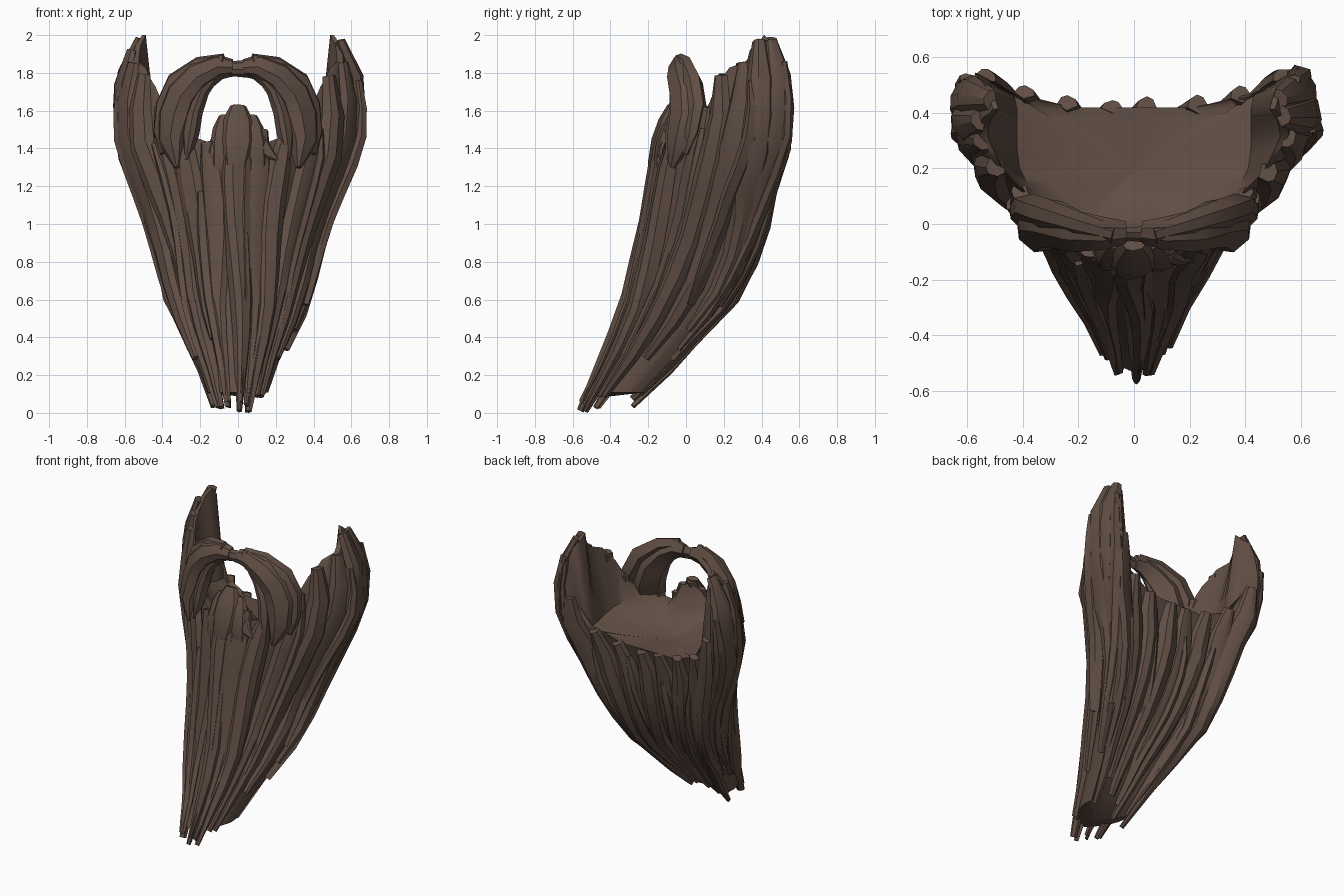
import bpy, bmesh, math, random
from mathutils import Vector

if "Cube" in bpy.data.objects:
    bpy.data.objects.remove(bpy.data.objects["Cube"])

random.seed(5)
hair = bpy.data.materials.new("dark_brown_hair")
hair.diffuse_color = (0.118, 0.076, 0.058, 1)
hair.use_nodes = True
hair.node_tree.nodes["Principled BSDF"].inputs["Base Color"].default_value = hair.diffuse_color

# Half outline, front centre to back centre: width share, depth share, top height
OUTLINE = [(0, 0, 1.61), (.13, .01, 1.57), (.25, .04, 1.44), (.42, .1, 1.48), (.6, .24, 1.57),
           (.72, .33, 1.73), (.85, .44, 1.83), (.95, .58, 1.86), (1, .7, 1.95), (.99, .8, 2.0),
           (.95, .93, 1.92), (.86, 1, 1.68), (.66, .93, 1.4), (.35, .9, 1.32), (0, .9, 1.32)]
# Inner face line matching the outline: x, y, floor height
INNER = [(0, -.02, 1.43), (.08, -.02, 1.43), (.16, -.01, 1.41), (.26, .03, 1.43), (.34, .09, 1.44),
         (.39, .14, 1.44), (.42, .2, 1.42), (.43, .28, 1.4), (.43, .36, 1.38), (.43, .42, 1.37),
         (.44, .47, 1.36), (.43, .46, 1.35), (.35, .42, 1.33), (.18, .41, 1.3), (0, .41, 1.3)]
# Height: half width, front y, back y
LEVELS = [(0, .14, -.58, -.3), (.1, .18, -.57, -.22), (.2, .21, -.5, -.1), (.35, .28, -.43, .03),
          (.6, .385, -.33, .27), (.8, .43, -.28, .38), (1, .49, -.23, .45), (1.2, .565, -.2, .49),
          (1.4, .65, -.17, .57), (1.6, .665, -.1, .585), (1.75, .66, -.09, .585),
          (1.9, .6, -.06, .57), (2.0, .54, 0, .52)]
LAST = len(OUTLINE) - 1


def at_index(table, u):
    u = abs((u + LAST) % (2 * LAST) - LAST)
    i = min(int(u), LAST - 1)
    return [a + (b - a) * (u - i) for a, b in zip(table[i], table[i + 1])]


def side(u):
    return 1 if (u + LAST) % (2 * LAST) - LAST >= 0 else -1


def level(z):
    z = max(0, min(2, z))
    for lo, hi in zip(LEVELS, LEVELS[1:]):
        if z <= hi[0]:
            f = (z - lo[0]) / (hi[0] - lo[0])
            return [a + (b - a) * f for a, b in zip(lo[1:], hi[1:])]


def surface(u, z):
    """Point on the outer hair surface."""
    w, front, back = level(z)
    sx, sy, _ = at_index(OUTLINE, u)
    return Vector((side(u) * sx * w, front + sy * (back - front), z))


def outward(u, z):
    d = surface(u + .4, z) - surface(u - .4, z)
    return Vector((d.y, -d.x, 0)).normalized()


def inset(z):
    return min(.04, .02 + z * .05)


# Arc length along the outline, used to space the locks evenly
ARC = [0]
for i in range(LAST):
    ARC.append(ARC[-1] + (surface(i + 1, 1.1) - surface(i, 1.1)).length)


def index_at_arc(s):
    a = min(abs(s), ARC[-1])
    for i in range(LAST):
        if a <= ARC[i + 1]:
            return math.copysign(i + (a - ARC[i]) / (ARC[i + 1] - ARC[i]), s)
    return math.copysign(LAST, s)


def make_object(name, bm, angle):
    bmesh.ops.recalc_face_normals(bm, faces=bm.faces)
    mesh = bpy.data.meshes.new(name)
    bm.to_mesh(mesh)
    bm.free()
    mesh.materials.append(hair)
    ob = bpy.data.objects.new(name, mesh)
    bpy.context.collection.objects.link(ob)
    bpy.context.view_layer.objects.active = ob
    ob.select_set(True)
    bpy.ops.object.shade_smooth_by_angle(angle=math.radians(angle))
    ob.select_set(False)
    return ob


def bridge(bm, rings):
    for a, b in zip(rings, rings[1:]):
        for i in range(len(a)):
            j = (i + 1) % len(a)
            bm.faces.new((a[i], a[j], b[j], b[i]))


# Lock cross-section: across, outward
SECTION = [(-1, 0), (-.7, .65), (.1, 1), (.65, .75), (1, 0), (0, -.6)]


def add_lock(bm, path, normals, widths, heights, flip=1):
    rings = []
    for i, p in enumerate(path):
        along = (path[min(i + 1, len(path) - 1)] - path[max(i - 1, 0)]).normalized()
        across = along.cross(normals[i]).normalized()
        out = across.cross(along)
        rings.append([bm.verts.new(p + across * a * flip * widths[i] + out * b * heights[i])
                      for a, b in SECTION])
    bridge(bm, rings)
    bm.faces.new(rings[0])
    bm.faces.new(rings[-1])


# Beard core: outer sheet, rim, inner face wall and bowl-shaped floor in one shell
bm = bmesh.new()
columns = [-LAST + .5 * i for i in range(4 * LAST)]
rings = []
for row in range(10):
    ring = []
    for u in columns:
        z = .12 + (at_index(OUTLINE, u)[2] - .14) * row / 9
        ring.append(bm.verts.new(surface(u, z) - outward(u, z) * inset(z)))
    rings.append(ring)
for drop, pull in ((0, 0), (1, .02), (1, .2), (1, .45), (1, .75)):
    ring = []
    for i, u in enumerate(columns):
        x, y, floor = at_index(INNER, u)
        top = at_index(OUTLINE, u)[2] - .02
        p = Vector((side(u) * x, y, min(floor, top)))
        if not drop:
            p = rings[9][i].co.lerp(p, .25)
            p.z = top
        p.xy = p.xy.lerp(Vector((0, .2)), pull)
        if drop:
            p.z += (1.3 - p.z) * (1 - (1 - pull) ** 2)
        ring.append(bm.verts.new(p))
    rings.append(ring)
bridge(bm, rings)
for ring, centre in ((rings[0], (0, -.4, .1)), (rings[-1], (0, .2, 1.3))):
    c = bm.verts.new(centre)
    for i in range(len(ring)):
        bm.faces.new((ring[i], ring[(i + 1) % len(ring)], c))
parts = [make_object("beard_core", bm, 45)]

# Beard locks: broad ridged strands that sweep down to the tip, then thinner ones on top
TAPER = [.45, .85, 1, 1.05, 1.05, 1, .95, .8, .45]


def add_beard_locks(bm, count, half_width, thickness, lower):
    step = 2 * ARC[-1] / count
    for k in range(count):
        s0 = -ARC[-1] + step * (k + .5 + random.uniform(-.2, .2))
        u0 = index_at_arc(s0)
        a = abs(u0)
        top = at_index(OUTLINE, u0)[2] - random.uniform(0, .03) - random.uniform(0, lower)
        if a < 3:
            end = random.uniform(0, .08)
        elif a < 7:
            end = random.choice((.04, .1, .3, .4))
        elif a < 11:
            end = random.choice((.35, .45, .58))
        else:
            end = random.uniform(.05, .3)
        drift = random.uniform(-.07, .07)
        wave = random.uniform(-.03, .03)
        thick = thickness * random.uniform(.75, 1.25)
        path, normals, widths, heights = [], [], [], []
        for i, taper in enumerate(TAPER):
            t = i / (len(TAPER) - 1)
            z = top + (end - top) * t
            u = index_at_arc(s0 + drift * t + wave * math.sin(t * 6))
            n = outward(u, z)
            path.append(surface(u, z) - n * inset(z))
            normals.append(n)
            widths.append(half_width * min(1.1, (level(z)[0] / .52) ** .75) * taper)
            heights.append(thick * (.45 + .55 * taper) * min(1, .55 + z))
        add_lock(bm, path, normals, widths, heights, random.choice((-1, 1)))


bm = bmesh.new()
add_beard_locks(bm, 23, .078, .055, 0)
add_beard_locks(bm, 13, .045, .064, .3)
parts.append(make_object("beard_locks", bm, 32))

# Moustache: a thick drooping lock and two thinner ones on each side
bm = bmesh.new()
LOCKS = [
    [(.03, -.02, 1.81, .045), (.1, -.02, 1.815, .068), (.2, -.01, 1.765, .088), (.28, .02, 1.67, .105),
     (.32, .025, 1.55, .11), (.34, -.02, 1.42, .085), (.32, -.07, 1.29, .015)],
    [(.07, -.03, 1.85, .035), (.2, .01, 1.82, .05), (.32, .05, 1.73, .065), (.375, .07, 1.61, .065),
     (.4, .04, 1.47, .05), (.4, .0, 1.36, .012)],
    [(.12, -.04, 1.77, .025), (.19, -.04, 1.69, .04), (.23, -.04, 1.58, .045),
     (.25, -.06, 1.46, .045), (.27, -.09, 1.33, .01)]]
for s in (-1, 1):
    for lock in LOCKS:
        path = [Vector((s * x, y, z)) for x, y, z, _ in lock]
        normals = [Vector((s * x * .9, -1, .1)).normalized() for x, _, _, _ in lock]
        radii = [r for _, _, _, r in lock]
        add_lock(bm, path, normals, radii, [r * .95 + .008 for r in radii], s)
# Small knot joining both halves under the nose
add_lock(bm, [Vector((x, -.03, 1.805)) for x in (-.08, -.02, .03, .08)],
         [Vector((0, -1, 0))] * 4, [.05, .04, .045, .05], [.04, .03, .035, .04])
parts.append(make_object("moustache", bm, 35))

# Chin patch: short locks fanning out below the lip
bm = bmesh.new()
for x0, x1, z0, z1, r in ((0, -.02, 1.61, 1.2, .095), (-.07, -.11, 1.56, 1.22, .07),
                          (.07, .13, 1.56, 1.24, .07), (.1, .21, 1.47, 1.33, .045),
                          (-.1, -.15, 1.47, 1.33, .045)):
    path = [Vector((x0 + (x1 - x0) * t * t, -.07 - .1 * math.sin(t * 1.5) + .4 * abs(x0) * t,
                    z0 + (z1 - z0) * t)) for t in (0, .2, .45, .75, 1)]
    add_lock(bm, path, [Vector((x0, -1, .2)).normalized()] * 5,
             [r * f for f in (.45, .9, 1, .7, .15)], [r * f for f in (.3, .5, .55, .45, .2)])
parts.append(make_object("chin_patch", bm, 35))

# Fit the height to exactly 0..2
heights = [v.co.z for ob in parts for v in ob.data.vertices]
low, high = min(heights), max(heights)
for ob in parts:
    for v in ob.data.vertices:
        v.co.z = (v.co.z - low) * 2 / (high - low)
